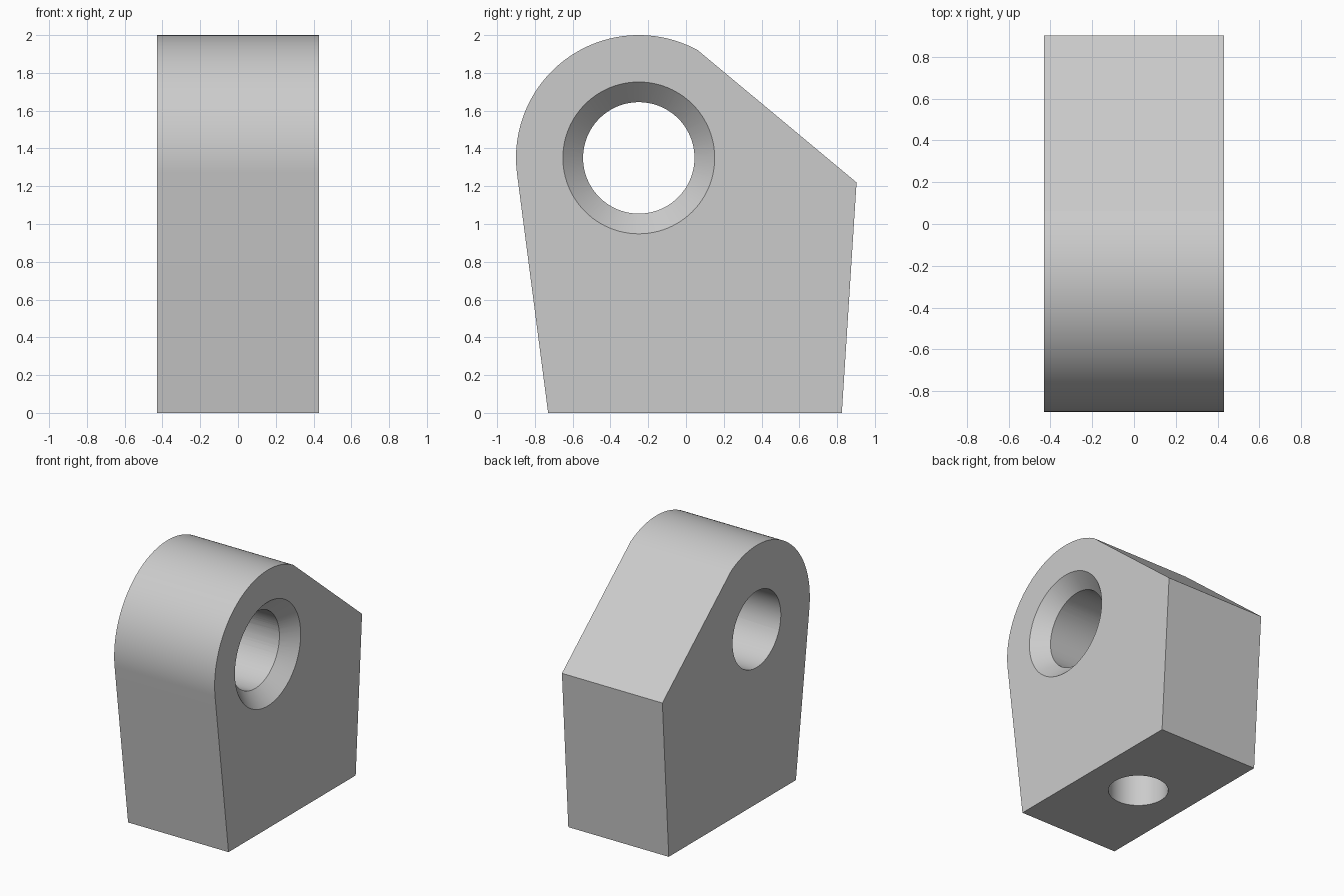
import bpy
import bmesh
from math import radians, sin, cos, pi
from mathutils import Matrix, Vector

cube = bpy.data.objects.get("Cube")
if cube:
    bpy.data.objects.remove(cube, do_unlink=True)

HALF_WIDTH = 0.43
EYE_Y, EYE_Z, EYE_RADIUS = -0.25, 1.35, 0.65
BORE_RADIUS, SINK_RADIUS = 0.295, 0.402
SINK_DEPTH = SINK_RADIUS - BORE_RADIUS

# Material
grey = bpy.data.materials.new("light grey metal")
grey.use_nodes = True
grey.diffuse_color = (0.6, 0.6, 0.6, 1)
grey.node_tree.nodes["Principled BSDF"].inputs["Base Color"].default_value = (0.6, 0.6, 0.6, 1)


def make_object(name, bm):
    bmesh.ops.recalc_face_normals(bm, faces=bm.faces)
    mesh = bpy.data.meshes.new(name)
    bm.to_mesh(mesh)
    bm.free()
    mesh.materials.append(grey)
    obj = bpy.data.objects.new(name, mesh)
    bpy.context.collection.objects.link(obj)
    return obj


def make_cutter(name, bottom_radius, top_radius, depth, matrix):
    bm = bmesh.new()
    bmesh.ops.create_cone(bm, cap_ends=True, segments=96, radius1=bottom_radius,
                          radius2=top_radius, depth=depth, matrix=matrix)
    obj = make_object(name, bm)
    obj.hide_render = True
    return obj


# Body: side profile with a round eye end, extruded across the width
profile = [(-0.73, 0), (0.825, 0), (0.903, 1.22)]
start, end, steps = radians(61.3), radians(187.5), 56
for i in range(steps + 1):
    a = start + (end - start) * i / steps
    profile.append((EYE_Y + EYE_RADIUS * cos(a), EYE_Z + EYE_RADIUS * sin(a)))
bm = bmesh.new()
side = bm.faces.new([bm.verts.new((-HALF_WIDTH, y, z)) for y, z in profile])
extruded = bmesh.ops.extrude_face_region(bm, geom=[side], use_keep_orig=True)
moved = [v for v in extruded["geom"] if isinstance(v, bmesh.types.BMVert)]
bmesh.ops.translate(bm, verts=moved, vec=Vector((2 * HALF_WIDTH, 0, 0)))
body = make_object("bracket_body", bm)

# Cutters: cross bore, countersink on the left face, blind hole in the base
along_x = Matrix.Rotation(pi / 2, 4, "Y")


def eye_at(x):
    return Matrix.Translation((x, EYE_Y, EYE_Z)) @ along_x


extra = 0.05
cutters = [
    make_cutter("bore_cutter", BORE_RADIUS, BORE_RADIUS, 1.2, eye_at(0)),
    make_cutter("countersink_cutter", BORE_RADIUS - extra, SINK_RADIUS + extra,
                SINK_DEPTH + 2 * extra, eye_at(HALF_WIDTH - SINK_DEPTH / 2)),
    make_cutter("base_hole_cutter", 0.214, 0.214, 1.5, Matrix.Translation((0, 0.047, 0))),
]

bpy.ops.object.select_all(action="DESELECT")
bpy.context.view_layer.objects.active = body
body.select_set(True)
for cutter in cutters:
    mod = body.modifiers.new(cutter.name, "BOOLEAN")
    mod.operation = "DIFFERENCE"
    mod.solver = "EXACT"
    mod.object = cutter
    bpy.ops.object.modifier_apply(modifier=mod.name)
    bpy.data.objects.remove(cutter, do_unlink=True)

# Smooth curved walls, crisp edges
bpy.ops.object.shade_smooth_by_angle(angle=radians(9))
